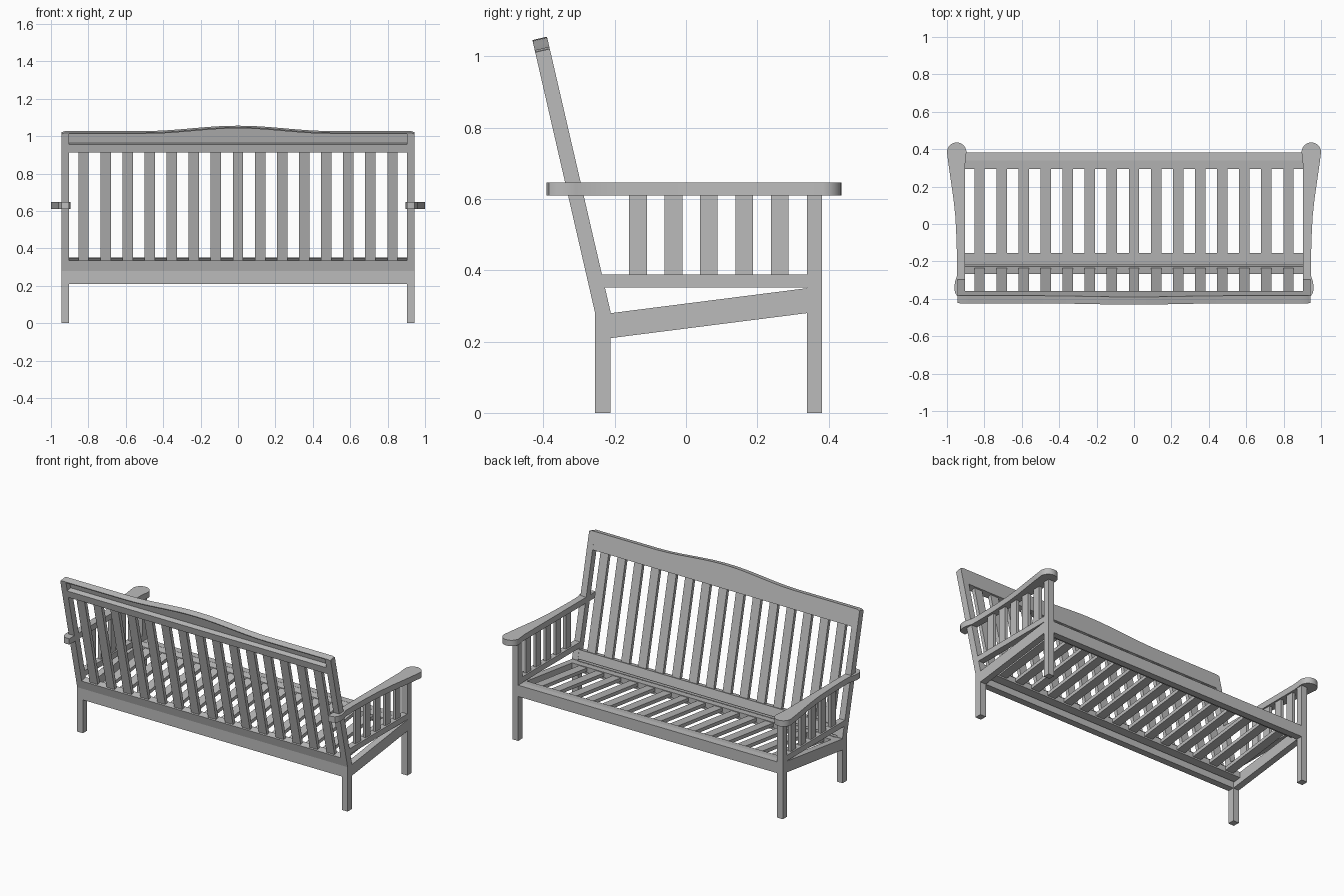
import bpy, bmesh, math

cube = bpy.data.objects.get("Cube")
if cube:
    bpy.data.objects.remove(cube, do_unlink=True)

wood = bpy.data.materials.new("grey_wood")
wood.use_nodes = True
GREY = (0.5, 0.5, 0.5, 1)
wood.diffuse_color = GREY
wood.node_tree.nodes["Principled BSDF"].inputs["Base Color"].default_value = GREY


def along_x(p, q, t):
    return (t, p, q)


def along_z(p, q, t):
    return (p, q, t)


def prism(name, outline, lo, hi, place=along_x):
    """Extrude a closed 2D outline from lo to hi; place maps it into space."""
    bm = bmesh.new()
    ends = [[bm.verts.new(place(p, q, t)) for p, q in outline] for t in (lo, hi)]
    bm.faces.new(ends[0])
    bm.faces.new(ends[1][::-1])
    n = len(outline)
    for i in range(n):
        j = (i + 1) % n
        bm.faces.new((ends[0][i], ends[1][i], ends[1][j], ends[0][j]))
    bmesh.ops.recalc_face_normals(bm, faces=bm.faces)
    mesh = bpy.data.meshes.new(name)
    bm.to_mesh(mesh)
    bm.free()
    mesh.materials.append(wood)
    obj = bpy.data.objects.new(name, mesh)
    bpy.context.collection.objects.link(obj)
    return obj


def smooth(obj):
    bpy.ops.object.select_all(action='DESELECT')
    obj.select_set(True)
    bpy.context.view_layer.objects.active = obj
    bpy.ops.object.shade_smooth_by_angle(angle=math.radians(35))


def rect(a, b, c, d):
    return [(a, c), (b, c), (b, d), (a, d)]


# Reclined frame: s runs up the backrest, d runs from its rear face forward
TILT = math.atan2(0.17, 0.74)
DEPTH = 0.042


def back_point(s, d):
    return (-0.255 - s * math.sin(TILT) + d * math.cos(TILT),
            0.28 + s * math.cos(TILT) + d * math.sin(TILT))


def back_rect(s0, s1, d0=0, d1=DEPTH):
    return [back_point(s, d) for s, d in rect(s0, s1, d0, d1)]


def in_back(x, s, d):
    return (x,) + back_point(s, d)


# Sloped seat plane: z of its top at a given y
def seat_z(y):
    return 0.28 + (y + 0.21) * 0.07 / 0.55


def seat_rect(y0, y1, thick, drop=0):
    return [(y0, seat_z(y0) - drop), (y1, seat_z(y1) - drop),
            (y1, seat_z(y1) - drop - thick), (y0, seat_z(y0) - drop - thick)]


IN, OUT = 0.903, 0.943
TOP = 0.757

# Arm outline: rounded paddle at the front, slim waist, small flare at the rear
arm_outline = [(0.948 + 0.052 * math.cos(a), 0.384 + 0.052 * math.sin(a))
               for a in (math.pi * (1 - i / 14) for i in range(15))]
arm_outline += [(0.992, 0.32), (0.979, 0.23), (0.966, 0.14), (0.955, 0.04),
                (0.949, -0.08), (0.946, -0.2), (0.947, -0.28), (0.957, -0.31),
                (0.961, -0.34), (0.957, -0.368), (0.945, -0.385), (0.925, -0.391),
                (IN, -0.391), (IN, 0.32)]

# Ends of the bench
for side, sign in (("left", 1), ("right", -1)):
    lo, hi = sign * IN, sign * OUT
    prism(side + "_front_leg", rect(0.34, 0.382, 0, 0.61), lo, hi)
    prism(side + "_back_leg",
          [(-0.255, 0), (-0.212, 0), (-0.212, 0.285), back_point(TOP - 0.006, DEPTH),
           back_point(TOP - 0.006, 0), (-0.255, 0.28)], lo, hi)
    prism(side + "_seat_rail", seat_rect(-0.212, 0.34, 0.07), lo, hi)
    prism(side + "_side_rail", rect(-0.237, 0.34, 0.352, 0.388), lo, hi)
    for i in range(5):
        y = -0.135 + i * 0.0995
        prism(f"{side}_side_slat_{i + 1}", rect(y - 0.025, y + 0.025, 0.388, 0.612),
              sign * 0.913, sign * 0.933)
    smooth(prism(side + "_arm", [(sign * x, y) for x, y in arm_outline],
                 0.61, 0.647, along_z))

# Long rails
prism("front_apron", rect(0.34, 0.382, 0.28, 0.351), -IN, IN)
prism("back_apron", rect(-0.255, -0.212, 0.21, 0.28), -IN, IN)
prism("seat_front_batten", seat_rect(0.295, 0.34, 0.035), -IN, IN)
prism("seat_back_batten", seat_rect(-0.205, -0.155, 0.035), -IN, IN)
prism("backrest_lower_rail", back_rect(0, 0.055), -IN, IN)
prism("backrest_upper_rail", back_rect(0.648, 0.693), -IN, IN)

# Seat and backrest slats
for i in range(15):
    x = (i - 7) * 0.118
    prism(f"seat_slat_{i + 1}", seat_rect(-0.16, 0.30, 0.022, 0.004),
          x - 0.028, x + 0.028)
    prism(f"back_slat_{i + 1}", back_rect(0.05, 0.652, 0.01, 0.032),
          x - 0.028, x + 0.028)


# Crest: gently arched board with a thin full-depth cap, open behind
def crest_height(x):
    bump = 0.5 + 0.5 * math.cos(math.pi * min(abs(x) / 0.5, 1))
    return TOP + 0.029 * bump


curve = [(-OUT, TOP - 0.018), (-OUT + 0.005, TOP - 0.005)]
curve += [(x, crest_height(x)) for x in (-0.925 + 1.85 * i / 48 for i in range(49))]
curve += [(OUT - 0.005, TOP - 0.005), (OUT, TOP - 0.018)]
smooth(prism("crest_board", [(-OUT, 0.648), (-IN, 0.648), (-IN, 0.693), (IN, 0.693),
                             (IN, 0.648), (OUT, 0.648)] + curve[::-1],
             DEPTH - 0.008, DEPTH, in_back))
underside = [(x, s - 0.006) for x, s in curve[::-1]]
smooth(prism("crest_cap", curve + underside, 0, DEPTH, in_back))
